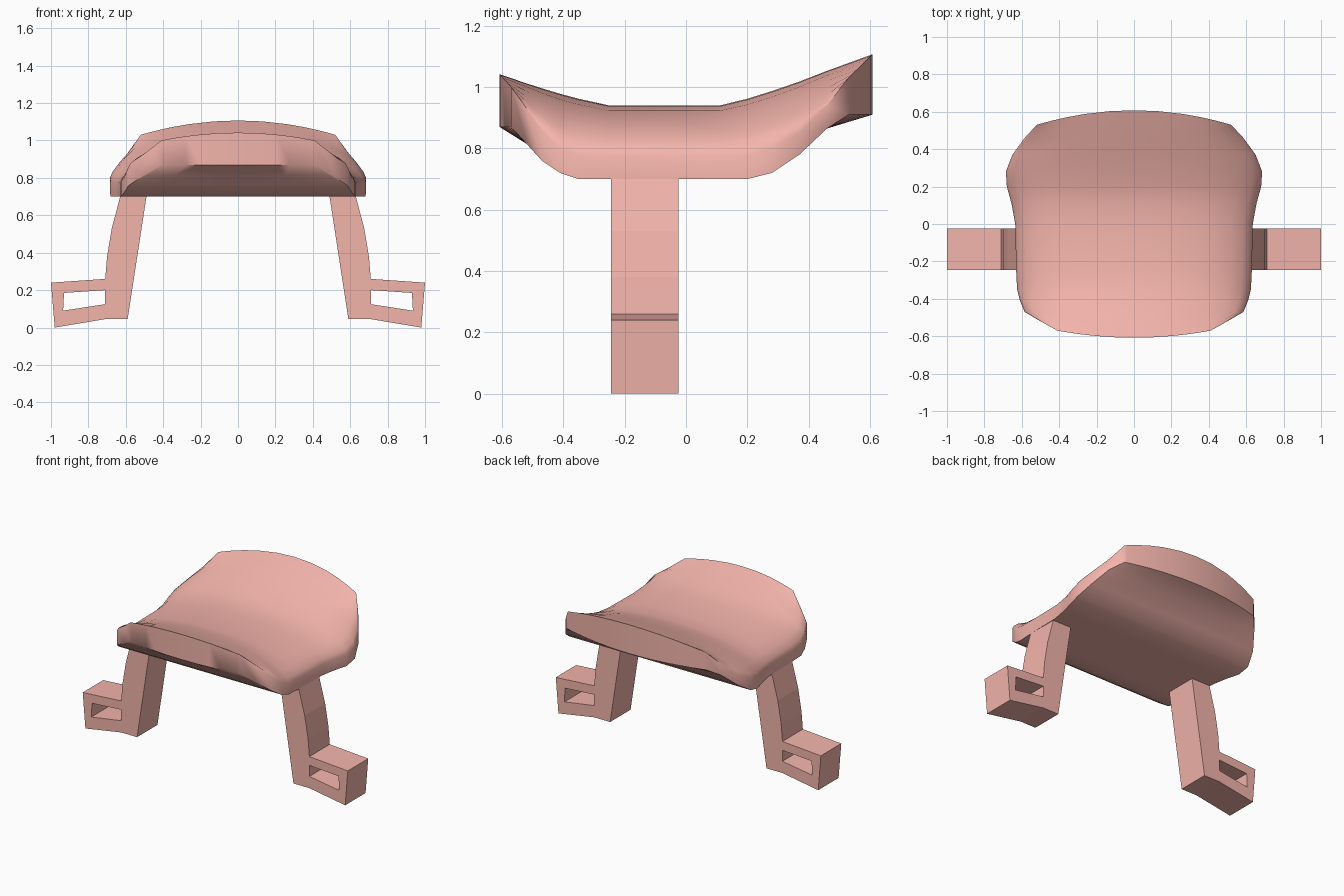
import bpy, bmesh, math

if "Cube" in bpy.data.objects:
    bpy.data.objects.remove(bpy.data.objects["Cube"])

mat = bpy.data.materials.new("pink")
mat.diffuse_color = (0.9, 0.46, 0.41, 1)
mat.use_nodes = True
mat.node_tree.nodes["Principled BSDF"].inputs["Base Color"].default_value = mat.diffuse_color


def add_object(name, bm):
    bmesh.ops.recalc_face_normals(bm, faces=bm.faces)
    me = bpy.data.meshes.new(name)
    bm.to_mesh(me)
    bm.free()
    ob = bpy.data.objects.new(name, me)
    me.materials.append(mat)
    bpy.context.collection.objects.link(ob)
    return ob


# Seat sections: y, half width, bottom z, wall top z, ridge z, end bulge, dome roundness
sections = [
    (-0.57, 0.41, 0.87, 1.00, 1.042, -0.038, 1.0),
    (-0.52, 0.50, 0.815, 0.93, 1.012, 0, 0.8),
    (-0.47, 0.585, 0.76, 0.86, 0.996, 0, 0.65),
    (-0.41, 0.61, 0.72, 0.80, 0.978, 0, 0.6),
    (-0.35, 0.625, 0.70, 0.778, 0.962, 0, 0.6),
    (-0.25, 0.63, 0.70, 0.775, 0.94, 0, 0.6),
    (0.00, 0.635, 0.70, 0.775, 0.94, 0, 0.6),
    (0.11, 0.655, 0.70, 0.775, 0.94, 0, 0.6),
    (0.20, 0.68, 0.70, 0.777, 0.962, 0, 0.6),
    (0.28, 0.685, 0.72, 0.80, 0.987, 0, 0.6),
    (0.37, 0.65, 0.78, 0.85, 1.018, 0, 0.6),
    (0.46, 0.585, 0.865, 0.94, 1.053, 0, 0.75),
    (0.53, 0.52, 0.91, 1.03, 1.107, 0.078, 1.0),
]
steps = [0, 0.25, 0.5, 0.68, 0.82, 0.92, 0.98, 1]
ts = [-t for t in reversed(steps[1:])] + steps
bm = bmesh.new()
rings = []
for y, w, zb, zt, zr, bulge, rnd in sections:
    # End rims are gently arched, middle sections are flatter with round sides
    power = 2.0 if bulge else 2.6
    pos = [(w * t, y + bulge * (1 - t * t)) for t in ts]
    top = [bm.verts.new((*p, zt + (zr - zt) * (1 - abs(t) ** power) ** rnd))
           for p, t in zip(pos, ts)]
    low = [bm.verts.new((*p, zb)) for p in pos]
    rings.append(top + low[::-1])
n = len(rings[0])
for a, b in zip(rings, rings[1:]):
    for i in range(n):
        j = (i + 1) % n
        bm.faces.new((a[i], a[j], b[j], b[i]))
for r in (rings[0], rings[-1]):
    for i in range(len(ts) - 1):
        bm.faces.new((r[i], r[i + 1], r[n - 2 - i], r[n - 1 - i]))
seat = add_object("seat", bm)
bpy.context.view_layer.objects.active = seat
seat.select_set(True)
bpy.ops.object.shade_smooth_by_angle(angle=math.radians(50))

# Legs: slotted profile extruded in y, mirrored to the other side
outline = [(0.485, 0.73), (0.62, 0.74), (0.63, 0.70), (0.675, 0.53), (0.70, 0.38),
           (0.71, 0.26), (1.0, 0.24), (0.98, 0.0), (0.71, 0.045), (0.59, 0.045)]
slot = [(0.71, 0.20), (0.93, 0.185), (0.935, 0.09), (0.71, 0.125)]
curve = bpy.data.curves.new("leg_profile", 'CURVE')
curve.dimensions = '2D'
curve.fill_mode = 'BOTH'
curve.extrude = 0.11
for pts in (outline, slot):
    sp = curve.splines.new('POLY')
    sp.points.add(len(pts) - 1)
    for p, (x, z) in zip(sp.points, pts):
        p.co = (x, z, 0, 1)
    sp.use_cyclic_u = True
helper = bpy.data.objects.new("leg_profile", curve)
bpy.context.collection.objects.link(helper)
dg = bpy.context.evaluated_depsgraph_get()
bm = bmesh.new()
bm.from_mesh(bpy.data.meshes.new_from_object(helper.evaluated_get(dg)))
bpy.data.objects.remove(helper)
bmesh.ops.remove_doubles(bm, verts=bm.verts, dist=1e-4)
for f in bm.faces:
    f.smooth = False
legs = add_object("legs", bm)
legs.rotation_euler.x = math.pi / 2
legs.location.y = -0.135
legs.modifiers.new("mirror", 'MIRROR').use_axis = (True, False, False)
